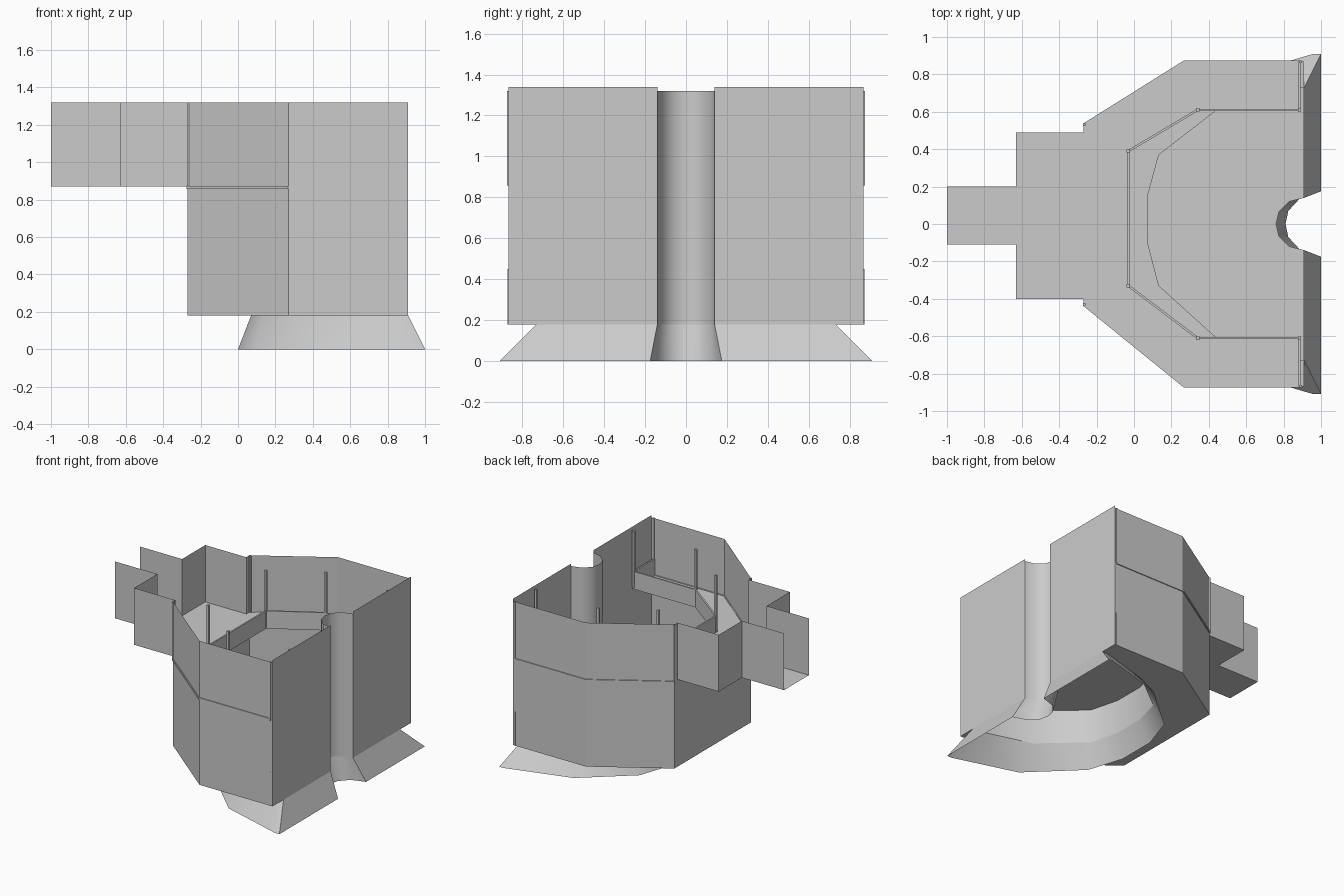
import bpy, bmesh

if "Cube" in bpy.data.objects:
    bpy.data.objects.remove(bpy.data.objects["Cube"])


def finish(name, bm, thick=0, smooth=False):
    bmesh.ops.recalc_face_normals(bm, faces=bm.faces[:])
    me = bpy.data.meshes.new(name)
    bm.to_mesh(me)
    bm.free()
    ob = bpy.data.objects.new(name, me)
    bpy.context.collection.objects.link(ob)
    if thick:
        mod = ob.modifiers.new("thickness", 'SOLIDIFY')
        mod.thickness = thick
        mod.offset = 0
        mod.use_even_offset = True
    if smooth:
        bpy.context.view_layer.objects.active = ob
        ob.select_set(True)
        bpy.ops.object.shade_smooth_by_angle(angle=0.6)
        ob.select_set(False)
    return ob


def loft(name, rows, closed=False, **kw):
    """Sheet through rows of (plan path, z)."""
    bm = bmesh.new()
    vs = [[bm.verts.new((x, y, z)) for x, y in path] for path, z in rows]
    n = len(vs[0])
    for a, b in zip(vs, vs[1:]):
        for i in range(n if closed else n - 1):
            j = (i + 1) % n
            bm.faces.new((a[i], a[j], b[j], b[i]))
    return finish(name, bm, **kw)


def wall(name, path, z0, z1, **kw):
    return loft(name, [(path, z0), (path, z1)], **kw)


def plate(name, outline, z):
    bm = bmesh.new()
    f = bm.faces.new([bm.verts.new((x, y, z)) for x, y in outline])
    bmesh.ops.triangulate(bm, faces=[f])
    return finish(name, bm)


def post(name, x, y, z0, z1, w=0.018):
    bm = bmesh.new()
    bmesh.ops.create_cube(bm, size=1)
    bmesh.ops.scale(bm, vec=(w, w, z1 - z0), verts=bm.verts)
    bmesh.ops.translate(bm, vec=(x, y, (z0 + z1) / 2), verts=bm.verts)
    return finish(name, bm)


BASE, DECK, TOP, PIT = 0.18, 0.87, 1.32, 0.45

# plan paths
side_a = [(0.91, -0.868), (0.27, -0.868), (-0.27, -0.43)]
side_b = [(-0.27, 0.53), (0.27, 0.868), (0.91, 0.868)]
porch = [(-0.27, -0.43), (-0.27, -0.40), (-0.63, -0.40), (-0.63, -0.11), (-1, -0.11)]
porch_b = [(-1, 0.2), (-0.63, 0.2), (-0.63, 0.49), (-0.27, 0.49), (-0.27, 0.53)]
rail = [(0.885, -0.868), (0.885, -0.61), (0.34, -0.61), (-0.03, -0.33),
        (-0.03, 0.39), (0.34, 0.61), (0.885, 0.61), (0.885, 0.868)]
notch = [(0.91, -0.14), (0.83, -0.12), (0.775, -0.065), (0.76, 0),
         (0.775, 0.065), (0.83, 0.12), (0.91, 0.14)]
notch_foot = [(1, -0.175), (0.89, -0.14), (0.825, -0.07), (0.81, 0),
              (0.825, 0.07), (0.89, 0.14), (1, 0.175)]
tube = [(0.91, 0.73), (0.86, 0.73), (0.44, 0.61), (0.13, 0.37), (0.07, 0.15),
        (0.07, -0.10), (0.13, -0.33), (0.44, -0.61), (0.86, -0.73), (0.91, -0.73)]
foot = [(1, 0.91), (0.96, 0.91), (0.45, 0.76), (0.09, 0.45), (0, 0.18),
        (0, -0.13), (0.09, -0.41), (0.45, -0.76), (0.96, -0.91), (1, -0.91)]

# main body walls
wall("lower_wall", side_a + side_b, BASE, DECK)
for name, path in (("a", side_a), ("b", side_b)):
    wall("upper_wall_" + name, path, DECK, TOP)

# straight end wall with rounded groove
for name, s in (("a", -1), ("b", 1)):
    wall("end_wall_" + name, [(0.91, s * 0.14), (0.91, s * 0.868)], BASE, 1.338)
wall("groove", notch, BASE, TOP, smooth=True)

# stepped entrance, open at its far end
wall("entrance_wall_a", porch, DECK, TOP)
wall("entrance_wall_b", porch_b, DECK, TOP)

# floors
plate("deck", [(0.885, -0.868)] + side_a[1:] + porch[1:] + porch_b + side_b[1:2]
      + [(0.885, 0.868)] + rail[1:-1][::-1], DECK)
plate("underside", side_a + side_b + tube, BASE)
plate("pit_floor", tube + notch, PIT)

# flared foot and the tube above it
loft("flared_foot", [(foot + notch_foot, 0), (tube + notch, BASE)],
     closed=True, smooth=True)
wall("tube", tube, BASE, PIT, smooth=True)

# parapet and posts round the inner edge of the deck
wall("parapet", rail, DECK - 0.01, 1.0, thick=0.012)
for i, (x, y) in enumerate(rail[1:-1]):
    post(f"inner_post_{i}", x, y, DECK, TOP)

# thin trim on the outside
for name, s, path in (("a", -1, side_a), ("b", 1, side_b[::-1])):
    run = [(0.895, s * 0.868)] + path[1:]
    wall("deck_trim_" + name, run, 0.857, 0.873, thick=0.014)
    x, y = path[-1]
    post("entrance_post_" + name, x + 0.004, y, DECK, TOP, 0.014)
    post("corner_post_" + name, 0.892, s * 0.868, DECK, TOP, 0.014)
    post("low_corner_trim_" + name, 0.892, s * 0.866, BASE, 0.45, 0.01)
